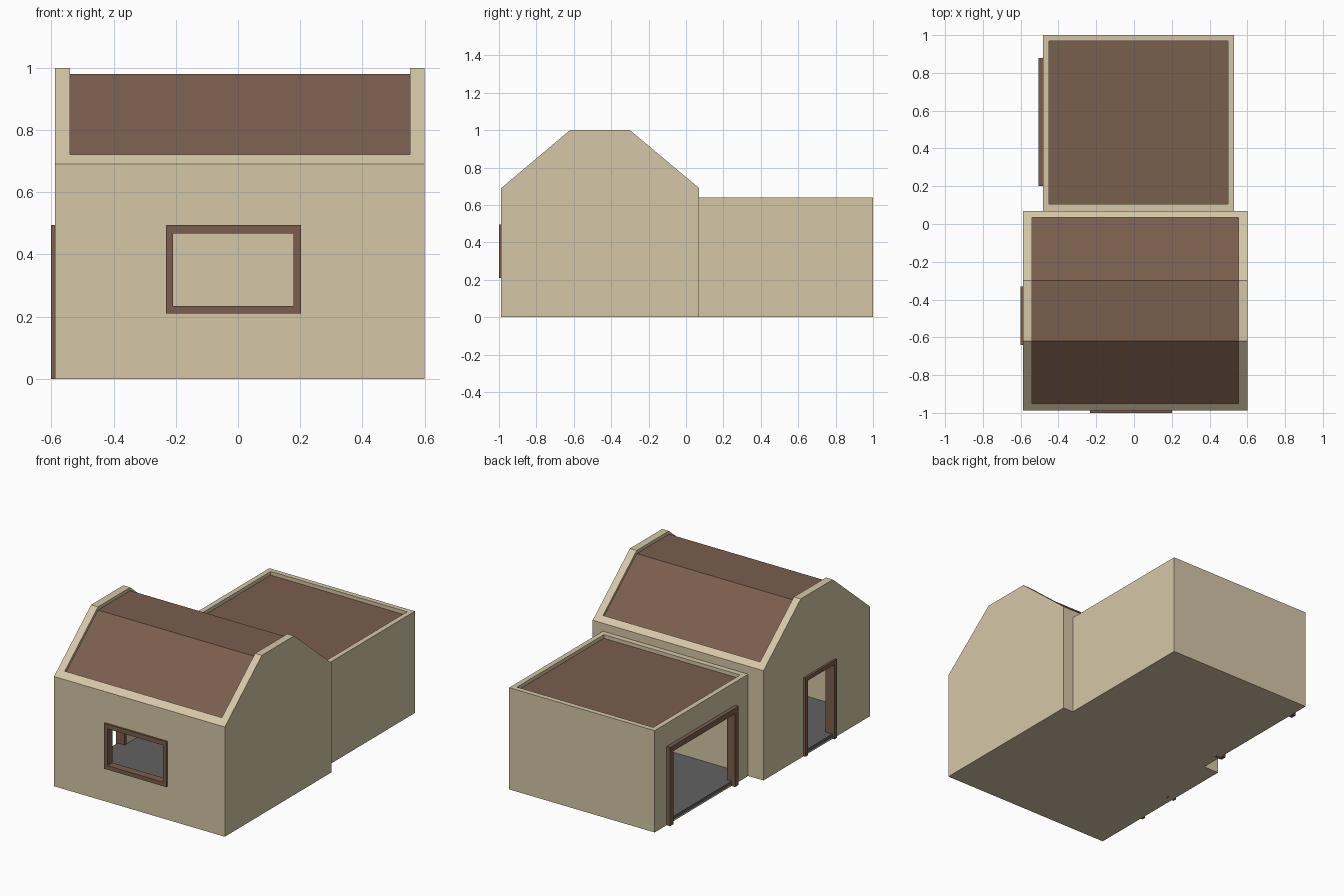
import bpy, bmesh

if "Cube" in bpy.data.objects:
    bpy.data.objects.remove(bpy.data.objects["Cube"])


def material(name, rgb):
    m = bpy.data.materials.new(name)
    m.diffuse_color = (*rgb, 1)
    m.use_nodes = True
    m.node_tree.nodes["Principled BSDF"].inputs["Base Color"].default_value = m.diffuse_color
    return m


BEIGE = material("beige plaster", (0.665, 0.57, 0.386))
BROWN = material("brown", (0.195, 0.112, 0.074))
GREY = material("floor grey", (0.12, 0.12, 0.12))


def finish(name, bm, mat):
    bmesh.ops.recalc_face_normals(bm, faces=bm.faces)
    me = bpy.data.meshes.new(name)
    bm.to_mesh(me)
    bm.free()
    ob = bpy.data.objects.new(name, me)
    bpy.context.collection.objects.link(ob)
    if mat:
        me.materials.append(mat)
    return ob


def boxes(name, items, mat):
    """One object from boxes given as (x0, x1, y0, y1, z0, z1)."""
    bm = bmesh.new()
    for x0, x1, y0, y1, z0, z1 in items:
        vs = bmesh.ops.create_cube(bm, size=1)["verts"]
        for v in vs:
            v.co.x = x1 if v.co.x > 0 else x0
            v.co.y = y1 if v.co.y > 0 else y0
            v.co.z = z1 if v.co.z > 0 else z0
    return finish(name, bm, mat)


def prism(name, profile, x0, x1, mat):
    """Extrude a (y, z) profile along x."""
    bm = bmesh.new()
    f = bm.faces.new([bm.verts.new((x0, y, z)) for y, z in profile])
    ext = bmesh.ops.extrude_face_region(bm, geom=[f])["geom"]
    bmesh.ops.translate(bm, vec=(x1 - x0, 0, 0),
                        verts=[v for v in ext if isinstance(v, bmesh.types.BMVert)])
    return finish(name, bm, mat)


def cut(ob, box):
    c = boxes("cutter", [box], BEIGE)
    c.hide_render = True
    mod = ob.modifiers.new("cut", "BOOLEAN")
    mod.operation, mod.solver, mod.object = "DIFFERENCE", "EXACT", c
    bpy.context.view_layer.objects.active = ob
    bpy.ops.object.modifier_apply(modifier=mod.name)
    bpy.data.objects.remove(c)


BASE, FLOOR = 0.008, 0.03

# Main house: gabled shell, hollowed inside the rim
front, back, xl, xr = -0.988, 0.07, -0.588, 0.6
ixl, ixr, iy0, iy1 = -0.54, 0.553, -0.95, 0.035
house = prism("house_walls", [(front, 0), (back, 0), (back, 0.69), (-0.3, 1),
                              (-0.62, 1), (front, 0.69)], xl, xr, BEIGE)
cut(house, (ixl, ixr, iy0, iy1, BASE, 2))
cut(house, (-0.232, 0.202, -1.2, iy0 + 0.01, 0.21, 0.495))
cut(house, (-1, ixl + 0.01, -0.64, -0.33, BASE, 0.495))

# Main roof, sunk slightly below the rim
top = [(iy0, 0.702), (-0.62, 0.98), (-0.3, 0.98), (iy1, 0.702)]
prism("house_roof", top + [(y, z - 0.03) for y, z in reversed(top)], ixl, ixr, BROWN)

# Garage shell and flat sunken roof
gxl, gxr = -0.482, 0.53
garage = boxes("garage_walls", [(gxl, gxr, back, 1, 0, 0.64)], BEIGE)
cut(garage, (-0.45, 0.498, 0.105, 0.968, BASE, 2))
cut(garage, (-1, -0.44, 0.2, 0.88, BASE, 0.495))
boxes("garage_roof", [(-0.45, 0.498, 0.105, 0.968, 0.59, 0.617)], BROWN)

# Floors with thresholds reaching the outside of each opening
boxes("house_floor", [(ixl, ixr, iy0, iy1, BASE, FLOOR),
                      (xl, ixl, -0.615, -0.355, BASE, FLOOR)], GREY)
boxes("garage_floor", [(-0.45, 0.498, 0.105, 0.968, BASE, FLOOR),
                       (gxl, -0.45, 0.235, 0.845, BASE, FLOOR)], GREY)


# Door frames: two posts and a header
def door_frame(name, x0, x1, y0, y1, w):
    boxes(name, [(x0, x1, y0, y0 + w, 0, 0.495), (x0, x1, y1 - w, y1, 0, 0.495),
                 (x0, x1, y0 + w, y1 - w, 0.495 - w, 0.495)], BROWN)


door_frame("door_frame", -0.601, ixl, -0.64, -0.33, 0.025)
door_frame("garage_door_frame", -0.506, -0.45, 0.2, 0.88, 0.035)

# Window frame
boxes("window_frame", [(-0.232, -0.209, -1, iy0, 0.21, 0.495),
                       (0.178, 0.202, -1, iy0, 0.21, 0.495),
                       (-0.209, 0.178, -1, iy0, 0.21, 0.235),
                       (-0.209, 0.178, -1, iy0, 0.467, 0.495)], BROWN)
